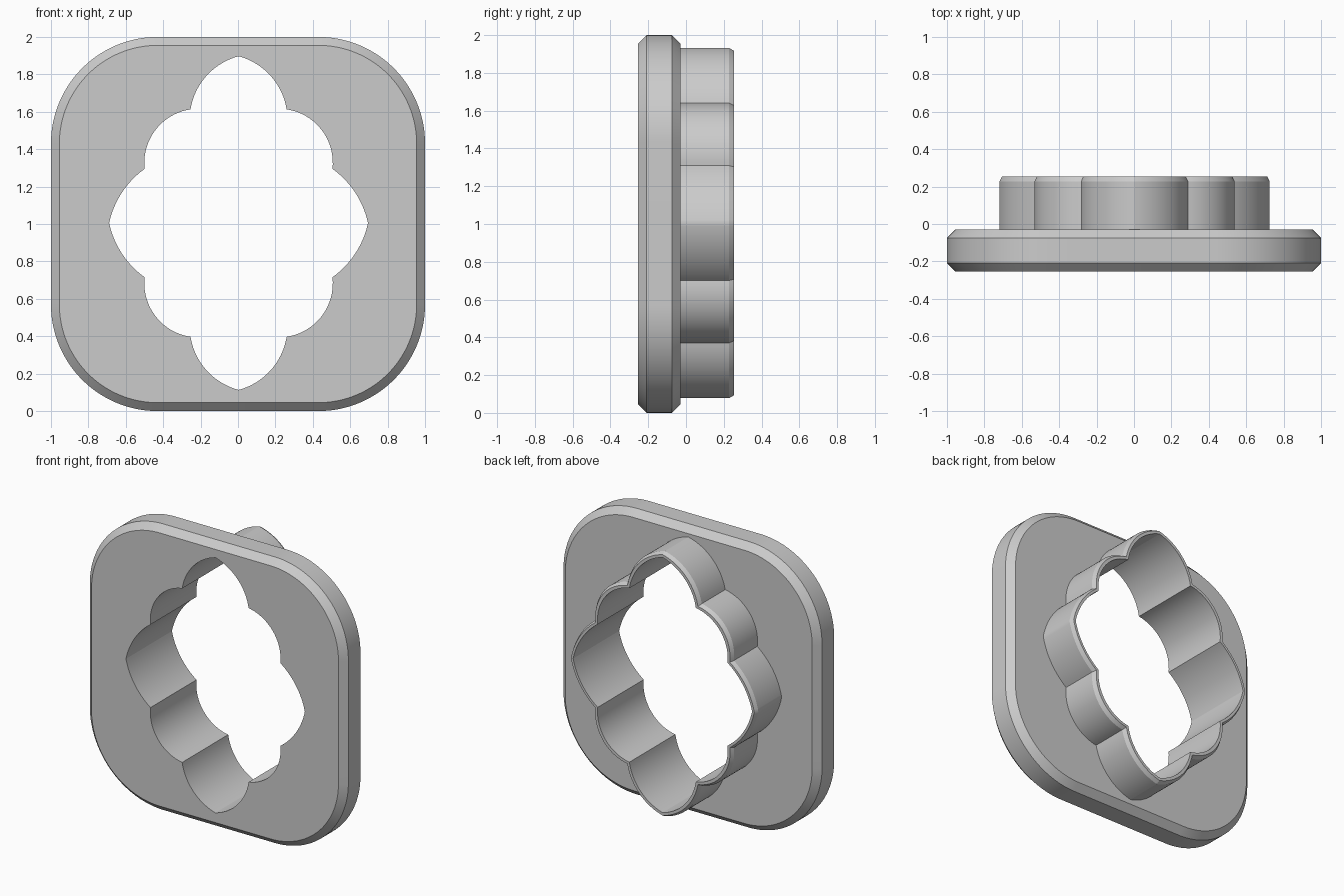
import bpy
import bmesh
from math import sin, cos, pi, radians
from mathutils import Vector

cube = bpy.data.objects.get("Cube")
if cube:
    bpy.data.objects.remove(cube, do_unlink=True)

STEPS = 20            # segments per lobe arc
QUARTER = STEPS * 3   # points per quarter outline

grey = bpy.data.materials.new("light grey plastic")
grey.use_nodes = True
color = (0.6, 0.6, 0.6, 1)
grey.diffuse_color = color
grey.node_tree.nodes["Principled BSDF"].inputs["Base Color"].default_value = color


def arc(a, b, turn):
    """Clockwise arc from a up to (not including) b, turning by the given degrees."""
    a, b = Vector(a), Vector(b)
    t = radians(turn)
    chord = b - a
    normal = Vector((chord.y, -chord.x)).normalized()
    radius = chord.length / (2 * sin(t / 2))
    centre = (a + b) / 2 + normal * radius * cos(t / 2)
    start = a - centre
    return [centre + Vector((start.x * cos(s) + start.y * sin(s),
                             start.y * cos(s) - start.x * sin(s)))
            for s in (t * i / STEPS for i in range(STEPS))]


def mirrored(quarter, end):
    """Complete a quarter outline (top to right) by mirroring it twice."""
    half = quarter + [end] + [Vector((p.x, -p.y)) for p in reversed(quarter)]
    return half + [Vector((-p.x, p.y)) for p in reversed(half[1:-1])]


def lobed(tip, notch_a, notch_b, side):
    points = [(0, tip), notch_a, notch_b, (side, 0)]
    quarter = []
    for a, b, turn in zip(points, points[1:], (66, 88, 42)):
        quarter += arc(a, b, turn)
    return [p + Vector((0.003, 0.005)) for p in mirrored(quarter, Vector((side, 0)))]


def rounded_square(inset):
    half, radius = 1 - inset, 0.57 - inset
    flat = half - radius
    quarter = [Vector((0, half))]
    for i in range(QUARTER - 1):
        t = pi / 2 * i / (QUARTER - 2)
        quarter.append(Vector((flat + radius * sin(t), flat + radius * cos(t))))
    return mirrored(quarter, Vector((half, 0)))


def loft(name, sections):
    """Skin a list of (outline, y) loops with quads."""
    bm = bmesh.new()
    loops = [[bm.verts.new((p.x, y, p.y + 1)) for p in outline] for outline, y in sections]
    for lower, upper in zip(loops, loops[1:]):
        n = len(lower)
        for i in range(n):
            j = (i + 1) % n
            bm.faces.new((lower[i], lower[j], upper[j], upper[i]))
    mesh = bpy.data.meshes.new(name)
    bm.to_mesh(mesh)
    bm.free()
    mesh.materials.append(grey)
    obj = bpy.data.objects.new(name, mesh)
    bpy.context.collection.objects.link(obj)
    bpy.ops.object.select_all(action="DESELECT")
    obj.select_set(True)
    bpy.context.view_layer.objects.active = obj
    bpy.ops.object.shade_smooth_by_angle(angle=radians(25))


# Outlines shared by the parts
bore = lobed(0.892, (0.257, 0.608), (0.502, 0.29), 0.692)
wall = lobed(0.927, (0.285, 0.635), (0.533, 0.304), 0.722)
wall_edge = lobed(0.912, (0.273, 0.623), (0.52, 0.298), 0.709)
rim, rim_inset = rounded_square(0), rounded_square(0.045)

FRONT, SHOULDER, BACK = -0.254, -0.03, 0.254

# Chamfered handle plate
loft("handle_plate", [(bore, FRONT), (rim_inset, FRONT), (rim, FRONT + 0.045),
                      (rim, SHOULDER - 0.045), (rim_inset, SHOULDER), (wall, SHOULDER)])

# Lobed cutting wall, with the bore running through the plate
loft("cutting_wall", [(wall, SHOULDER), (wall, BACK - 0.026), (wall_edge, BACK),
                      (bore, BACK), (bore, FRONT)])
